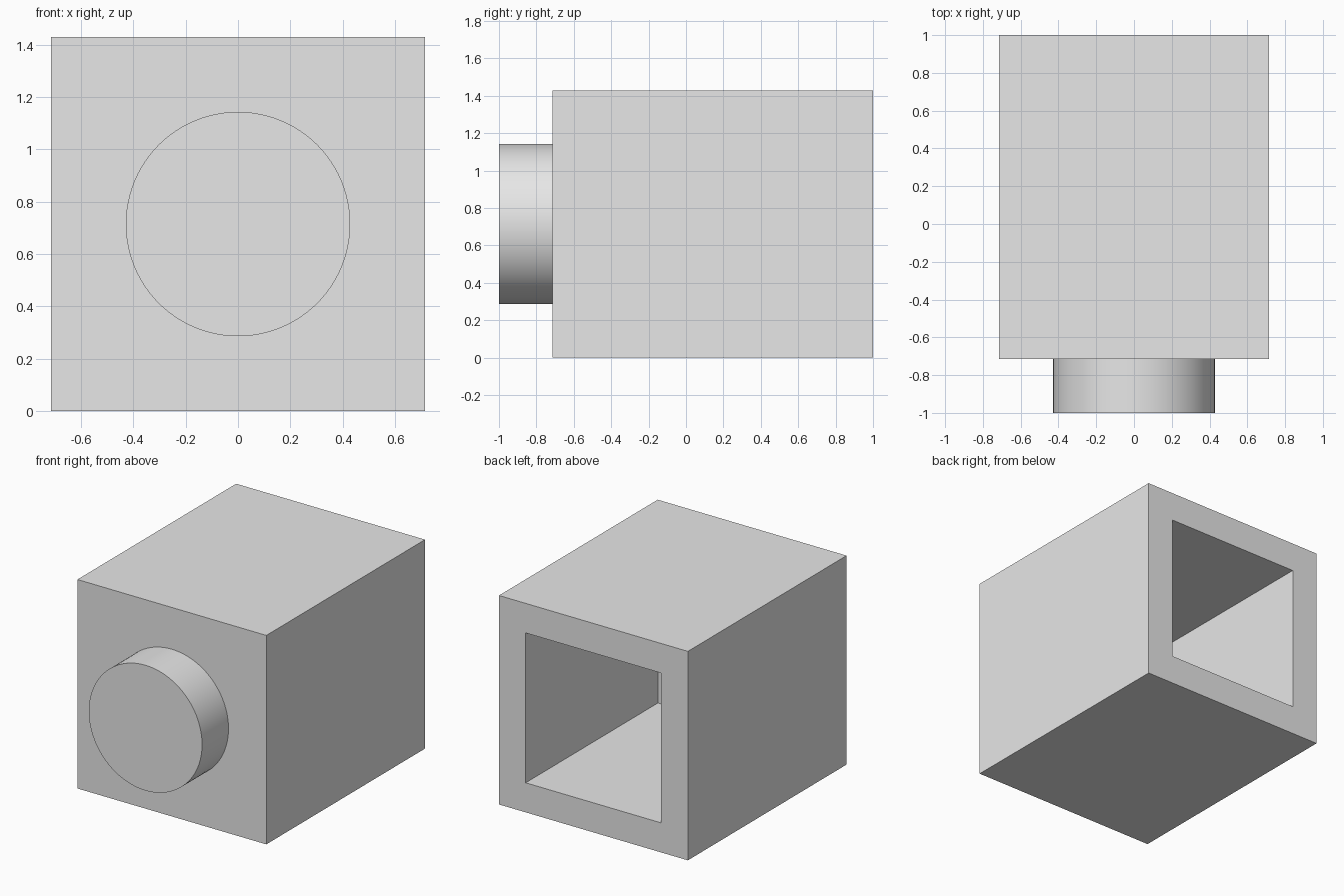
import bpy
import bmesh
import math
from mathutils import Matrix, Vector

U = 1 / 7                 # module size
WIDTH, LENGTH = 10 * U, 12 * U
WALL = 2 * U
STUD_R, STUD_LEN = 3 * U, 2 * U
FRONT_Y, BACK_Y = -1 + STUD_LEN, 1.0

cube = bpy.data.objects.get("Cube")
if cube:
    bpy.data.objects.remove(cube, do_unlink=True)

# Single grey material
grey = bpy.data.materials.new("light_grey")
grey.use_nodes = True
grey.diffuse_color = (0.8, 0.8, 0.8, 1)
grey.node_tree.nodes["Principled BSDF"].inputs["Base Color"].default_value = (0.8, 0.8, 0.8, 1)


def make_object(name, bm):
    bmesh.ops.recalc_face_normals(bm, faces=bm.faces)
    mesh = bpy.data.meshes.new(name)
    bm.to_mesh(mesh)
    bm.free()
    mesh.materials.append(grey)
    obj = bpy.data.objects.new(name, mesh)
    bpy.context.collection.objects.link(obj)
    return obj


# Block body with a square socket sunk into the back
bm = bmesh.new()
bmesh.ops.create_cube(bm, size=1)
bmesh.ops.scale(bm, vec=(WIDTH, LENGTH, WIDTH), verts=bm.verts)
bmesh.ops.translate(bm, vec=(0, (FRONT_Y + BACK_Y) / 2, WIDTH / 2), verts=bm.verts)
back = max(bm.faces, key=lambda f: f.calc_center_median().y)
bmesh.ops.inset_region(bm, faces=[back], thickness=WALL)
socket = bmesh.ops.extrude_face_region(bm, geom=[back])
bmesh.ops.translate(bm, vec=(0, WALL - LENGTH, 0),
                    verts=[g for g in socket["geom"] if isinstance(g, bmesh.types.BMVert)])
if back.is_valid:
    bmesh.ops.delete(bm, geom=[back], context="FACES_ONLY")
make_object("block_body", bm)

# Round stud on the front
bm = bmesh.new()
bmesh.ops.create_cone(bm, cap_ends=True, segments=96, radius1=STUD_R, radius2=STUD_R,
                      depth=STUD_LEN,
                      matrix=Matrix.Translation(Vector((0, FRONT_Y - STUD_LEN / 2, WIDTH / 2)))
                      @ Matrix.Rotation(math.pi / 2, 4, "X"))
stud = make_object("front_stud", bm)
bpy.ops.object.select_all(action="DESELECT")
stud.select_set(True)
bpy.context.view_layer.objects.active = stud
bpy.ops.object.shade_smooth_by_angle(angle=math.radians(30))
